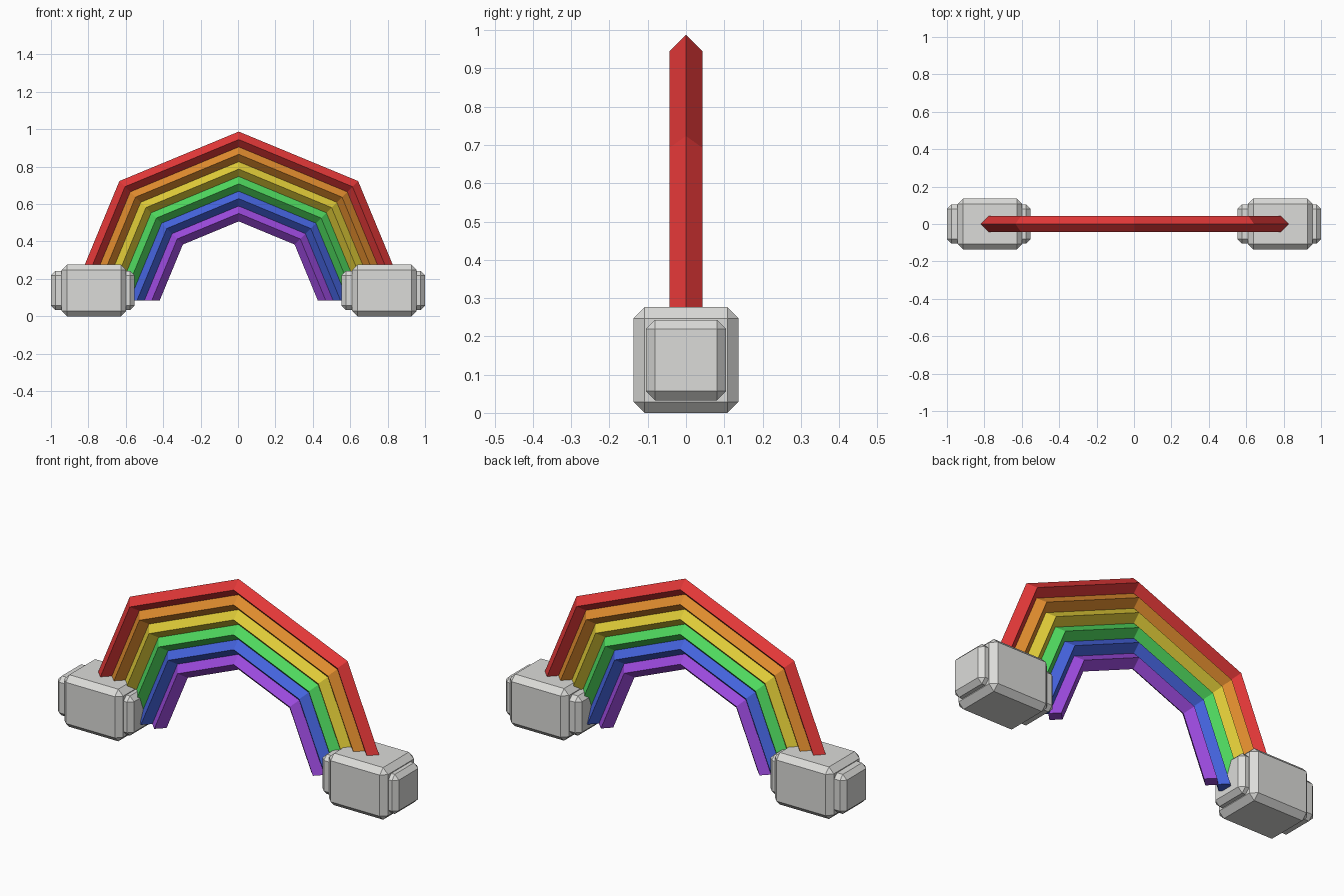
import bpy, bmesh
from math import sin, cos, pi
from mathutils import Vector

cube = bpy.data.objects.get("Cube")
if cube:
    bpy.data.objects.remove(cube, do_unlink=True)


def material(name, srgb):
    rgb = [((c + 0.055) / 1.055) ** 2.4 for c in srgb]
    mat = bpy.data.materials.new(name)
    mat.use_nodes = True
    mat.diffuse_color = (*rgb, 1)
    bsdf = next(n for n in mat.node_tree.nodes if n.type == "BSDF_PRINCIPLED")
    bsdf.inputs["Base Color"].default_value = (*rgb, 1)
    return mat


def add_object(name, bm, mat):
    bmesh.ops.recalc_face_normals(bm, faces=bm.faces)
    mesh = bpy.data.meshes.new(name)
    bm.to_mesh(mesh)
    bm.free()
    mesh.materials.append(mat)
    obj = bpy.data.objects.new(name, mesh)
    bpy.context.collection.objects.link(obj)
    return obj


def arch(name, radius, thick, mat, centre=(0.004, 0, 0.085)):
    """Half-octagon arch swept with a diamond section, capped at both feet."""
    bm = bmesh.new()
    rings = []
    for i in range(5):
        a = pi * i / 4
        ring = []
        for k in range(4):
            r = radius + thick * cos(pi * k / 2)
            y = thick * sin(pi * k / 2)
            ring.append(bm.verts.new(Vector(centre) + Vector((r * cos(a), y, r * sin(a)))))
        rings.append(ring)
    for a, b in zip(rings, rings[1:]):
        for k in range(4):
            n = (k + 1) % 4
            bm.faces.new((a[k], a[n], b[n], b[k]))
    bm.faces.new(rings[0])
    bm.faces.new(rings[-1])
    return add_object(name, bm, mat)


def bevelled_box(name, centre, size, bevel, mat):
    bm = bmesh.new()
    bmesh.ops.create_cube(bm, size=1)
    bmesh.ops.scale(bm, vec=size, verts=bm.verts)
    bmesh.ops.bevel(bm, geom=bm.edges[:], offset=bevel, segments=1,
                    profile=0.5, affect='EDGES')
    bmesh.ops.translate(bm, vec=centre, verts=bm.verts)
    return add_object(name, bm, mat)


# Rainbow bands, outermost first
bands = {
    "red": (0.89, 0.22, 0.22),
    "orange": (0.88, 0.55, 0.18),
    "yellow": (0.88, 0.80, 0.22),
    "green": (0.31, 0.85, 0.37),
    "blue": (0.27, 0.39, 0.87),
    "purple": (0.61, 0.29, 0.87),
}
for i, (colour, srgb) in enumerate(bands.items()):
    arch(colour + "_band", 0.86 - 0.079 * i, 0.0425, material(colour, srgb))

# Blocky clouds at the feet, one a shifted copy of the other
cloud = material("cloud grey", (0.86, 0.86, 0.85))
for side, shift in (("right", 0), ("left", 1.553)):
    bevelled_box(side + "_cloud_body", (shift - 0.77, 0, 0.138),
                 (0.345, 0.274, 0.276), 0.029, cloud)
    bevelled_box(side + "_cloud_core", (shift - 0.7765, 0, 0.138),
                 (0.447, 0.21, 0.21), 0.024, cloud)
